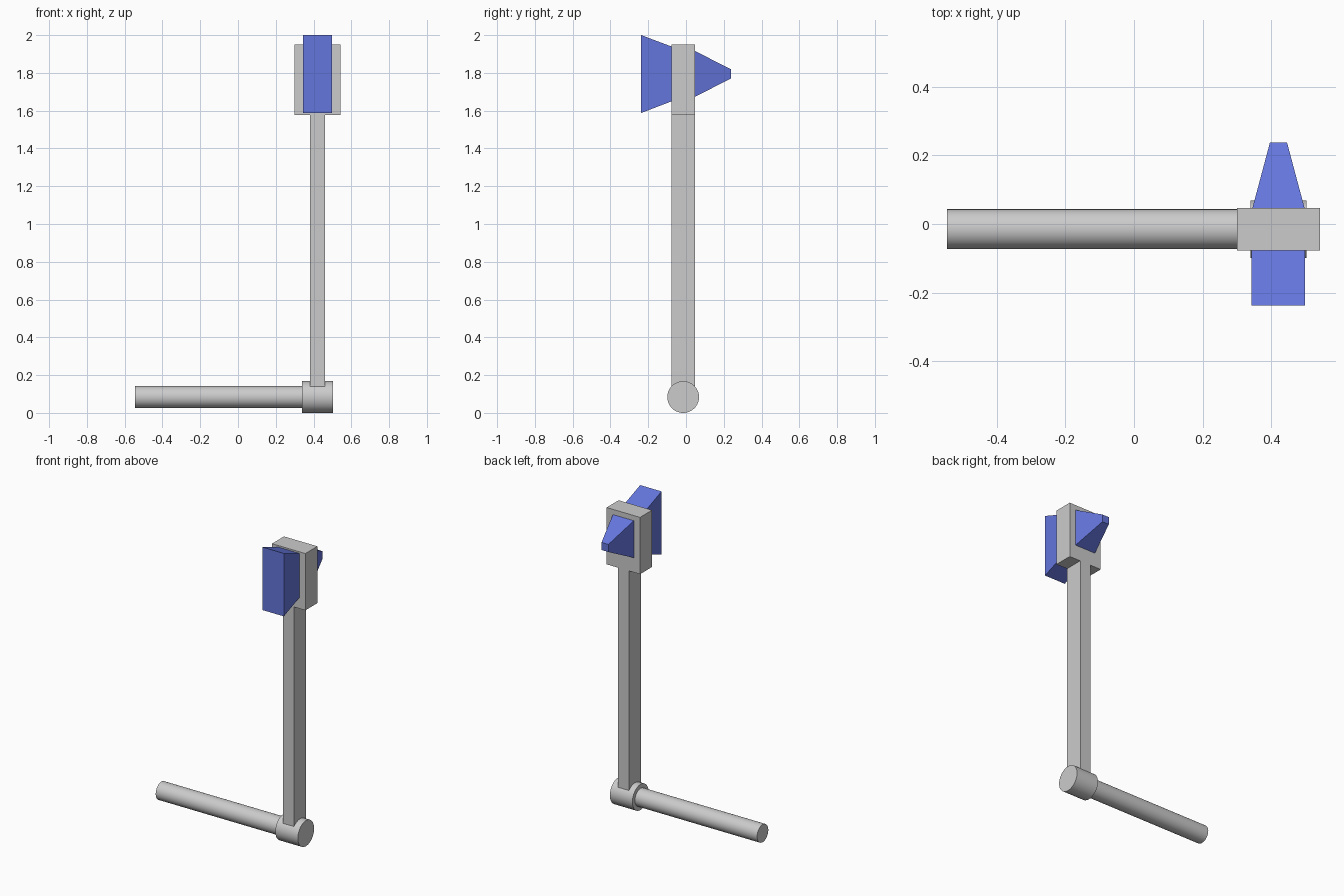
import bpy, bmesh
from math import pi

if "Cube" in bpy.data.objects:
    bpy.data.objects.remove(bpy.data.objects["Cube"])

CX = 0.42       # centre of the upright arm in x
CY = -0.015     # centre of rod, arm and head in y
HUB_Z = 0.084


def make(name, bm, mat=None):
    bmesh.ops.recalc_face_normals(bm, faces=bm.faces)
    mesh = bpy.data.meshes.new(name)
    bm.to_mesh(mesh)
    bm.free()
    obj = bpy.data.objects.new(name, mesh)
    bpy.context.collection.objects.link(obj)
    if mat:
        mesh.materials.append(mat)
    return obj


def taper(name, sections, mat=None):
    """Loft rectangles (y, x0, x1, z0, z1) along y and cap both ends."""
    bm = bmesh.new()
    rings = [[bm.verts.new(p) for p in ((x0, y, z0), (x1, y, z0), (x1, y, z1), (x0, y, z1))]
             for y, x0, x1, z0, z1 in sections]
    for a, b in zip(rings, rings[1:]):
        for i in range(4):
            j = (i + 1) % 4
            bm.faces.new((a[i], a[j], b[j], b[i]))
    bm.faces.new(rings[0])
    bm.faces.new(rings[-1])
    return make(name, bm, mat)


def rod(name, x0, x1, radius):
    bpy.ops.mesh.primitive_cylinder_add(vertices=48, radius=radius, depth=x1 - x0,
                                        location=((x0 + x1) / 2, CY, HUB_Z),
                                        rotation=(0, pi / 2, 0))
    obj = bpy.context.object
    obj.name = name
    bpy.ops.object.shade_smooth_by_angle()
    return obj


blue = bpy.data.materials.new("blue")
blue.diffuse_color = (0.13, 0.18, 0.72, 1)
blue.use_nodes = True
blue.node_tree.nodes["Principled BSDF"].inputs["Base Color"].default_value = blue.diffuse_color

# pivot rod and its thicker hub
rod("pivot_rod", -0.545, 0.36, 0.058)
rod("hub", 0.34, 0.503, 0.084)

# upright arm and the head block on top of it
Y0, Y1 = CY - 0.062, CY + 0.062
taper("arm", [(y, CX - 0.04, CX + 0.04, HUB_Z, 1.58) for y in (Y0, Y1)])
taper("head_block", [(y, CX - 0.12, CX + 0.122, 1.578, 1.95) for y in (Y0, Y1)])

# flared striking face at the front, pointed tip at the back
taper("striking_face", [(-0.237, 0.343, 0.498, 1.588, 2.0),
                        (-0.03, 0.343, 0.498, 1.667, 1.922)], blue)
taper("pointed_tip", [(0.035, 0.342, 0.50, 1.667, 1.922),
                      (0.237, 0.396, 0.446, 1.77, 1.82)], blue)
